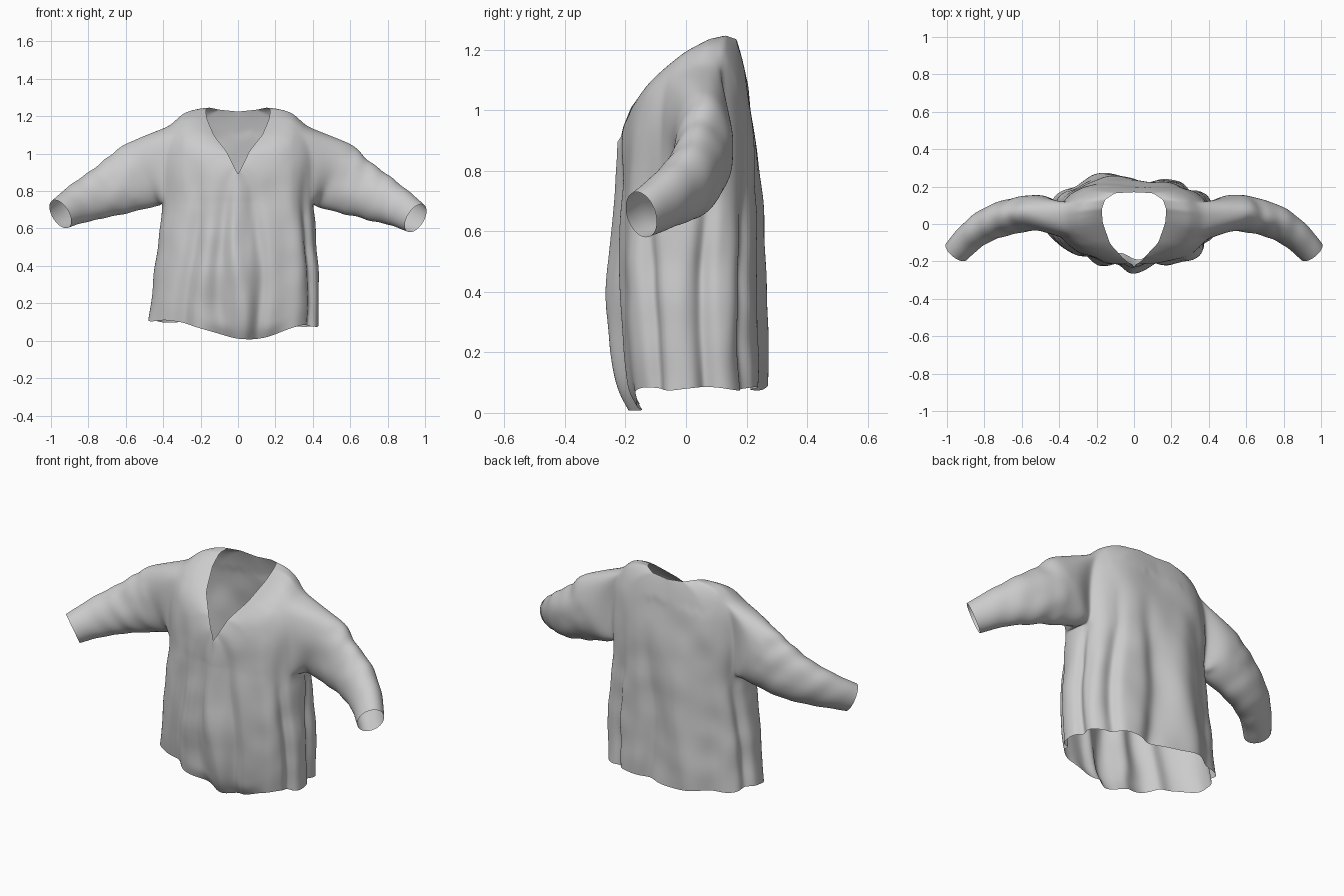
import bpy, bmesh, math
from mathutils import Vector, noise

if "Cube" in bpy.data.objects:
    bpy.data.objects.remove(bpy.data.objects["Cube"])

NC, NL, NU = 96, 16, 16          # columns, rows below chest, rows above chest
ARM_ROWS = 9                     # armhole height in grid cells
ARM_BACK, ARM_FRONT = 6, 5       # armhole reach to back and front, in grid cells
CHEST_Z = 0.74

# neckline: angle, x, y, z (right half)
NECK = [(-90, 0, -.22, .89), (-75, .025, -.205, .94), (-60, .06, -.18, 1.01), (-35, .13, -.10, 1.10),
        (-10, .168, .01, 1.19), (8, .172, .08, 1.235), (25, .155, .13, 1.247), (50, .10, .165, 1.235),
        (90, 0, .17, 1.225)]
# drape folds: angle, angular width, outward amount
FOLDS = [(-90, 5, .035), (-101, 5, -.025), (-79, 4, -.03), (-125, 6, -.025), (-112, 6, .01),
         (-48, 9, .015), (-28, 6, -.03), (12, 6, -.04), (32, 8, .01), (50, 6, -.03),
         (84, 6, -.04), (105, 11, .03), (128, 7, -.01), (160, 7, -.03)]
# sleeve stations: x, y, z, half height, half depth
SLEEVE = [(.38, .065, .955, .215, .10), (.50, .062, .89, .195, .098), (.62, .048, .825, .16, .095),
          (.75, .012, .765, .13, .09), (.86, -.058, .71, .105, .078), (.95, -.148, .655, .084, .068)]


def table(rows, a):
    for p, q in zip(rows, rows[1:]):
        if a <= q[0]:
            t = (a - p[0]) / (q[0] - p[0])
            return [u + (v - u) * t for u, v in zip(p, q)][1:]
    return list(rows[-1][1:])


def spline(pts, s):
    f = s * (len(pts) - 1)
    i = min(int(f), len(pts) - 2)
    t = f - i
    a, b, c, d = (pts[max(0, min(len(pts) - 1, i + k))] for k in (-1, 0, 1, 2))
    return [.5 * (2*q + (r - p)*t + (2*p - 5*q + 4*r - w)*t*t + (3*q - p - 3*r + w)*t**3)
            for p, q, r, w in zip(a, b, c, d)]


def oval(th, a_left, a_right, front, back):
    c, s = math.cos(th), math.sin(th)
    e = .8 if s > 0 else (.98 if c < 0 else .84)
    return ((a_right if c > 0 else a_left) * math.copysign(abs(c) ** e, c),
            (back if s > 0 else front) * math.copysign(abs(s) ** e, s))


def torso_point(i, r):
    th = 2 * math.pi * i / NC
    deg = (math.degrees(th) + 180) % 360 - 180
    c, s = math.cos(th), math.sin(th)
    if r <= NL:
        u = r / NL
        bulge = math.sin(math.pi * u) * .025
        x, y = oval(th, .48 - .08 * u, .43 - .03 * u + bulge * .6, .195 + .025 * u + bulge, .25 - .01 * u)
        hem = .08 - .078 * math.exp(-((deg + 86) / 24) ** 2) - .03 * c * (c < 0) + .006 * math.sin(7 * th)
        p = Vector((x, y, hem + (CHEST_Z - hem) * u))
        if s < 0:                                   # front hem curls inward
            p.y += .5 * max(0, .07 - p.z)
    else:
        t = (r - NL) / NU
        p0 = Vector((*oval(th, .40, .40, .22, .24), CHEST_Z))
        half = deg if abs(deg) <= 90 else math.copysign(180 - abs(deg), deg)
        p2 = Vector(table(NECK, half))
        if c < 0:
            p2.x = -p2.x
        p1 = Vector((p0.x * (1 + .17 * abs(c)), p0.y * .9 + p2.y * .1,
                     (p0.z + p2.z) / 2 + .275 * abs(c)))
        p = p0 * (1 - t) ** 2 + p1 * 2 * t * (1 - t) + p2 * t * t
    # folds fade out toward the shoulders
    w = max(0, min(1, (.98 - p.z) / .5))
    push = 0
    for a, width, amt in FOLDS:
        d = (deg - a + 3 * math.sin(p.z * 6 + a) + 180) % 360 - 180
        push += amt * math.exp(-(d / width) ** 2)
    if p.z < 1.1:
        push = push * w + .008 * noise.noise(p * 7)
        p += Vector((c * .7, s, 0)).normalized() * push
    return p


bm = bmesh.new()

# torso grid with two armholes left open
grid = [[bm.verts.new(torso_point(i, r)) for i in range(NC)] for r in range(NL + NU + 1)]
for r in range(NL + NU):
    for i in range(NC):
        in_rows = NL <= r < NL + ARM_ROWS
        at_right = i < ARM_BACK or i >= NC - ARM_FRONT
        at_left = NC // 2 - ARM_BACK <= i < NC // 2 + ARM_FRONT
        if in_rows and (at_right or at_left):
            continue
        j = (i + 1) % NC
        bm.faces.new((grid[r][i], grid[r][j], grid[r + 1][j], grid[r + 1][i]))


# sleeve grown out of an armhole edge
def sleeve(side, lift):
    A, F, top, low = ARM_BACK, ARM_FRONT, NL + ARM_ROWS, NL
    cells = [(top, d) for d in range(0, A)] + [(r, A) for r in range(top, low, -1)]
    cells += [(low, d) for d in range(A, -F, -1)] + [(r, -F) for r in range(low, top)]
    cells += [(top, d) for d in range(-F, 0)]
    mid = 0 if side > 0 else NC // 2
    loop = [grid[r][(mid + side * d) % NC] for r, d in cells]
    base = [v.co.copy() for v in loop]
    n, rings = len(loop), 28
    start = Vector(SLEEVE[0][:3])
    start.x *= side
    prev = loop
    for k in range(1, rings + 1):
        s = k / rings
        x, y, z, h, w = spline(SLEEVE, s)
        ahead, behind = spline(SLEEVE, min(1, s + .02)), spline(SLEEVE, s - .02)
        t = Vector([a - b for a, b in zip(ahead[:3], behind[:3])])
        t.x *= side
        t.normalize()
        depth = Vector((0, 1, 0))
        depth = (depth - t * depth.dot(t)).normalized()
        up = depth.cross(t) * side
        if up.z < 0:
            up = -up
        centre = Vector((x * side, y, z + lift * s))
        blend = min(1, s / .25)
        blend = blend * blend * (3 - 2 * blend)
        ring = []
        for j in range(n):
            ph = 2 * math.pi * j / n
            e = up * (math.cos(ph) * h) + depth * (math.sin(ph) * w)
            crease = 1 + .02 * math.sin(s * 38 + 3 * math.sin(ph + side)) * math.sin(math.pi * s) ** .7
            q = centre + e * crease
            q += e.normalized() * .014 * noise.noise(q * 9) * (1 - s)
            ring.append(bm.verts.new((base[j] + (centre - start)).lerp(q, blend)))
        for j in range(n):
            m = (j + 1) % n
            bm.faces.new((prev[j], prev[m], ring[m], ring[j]))
        prev = ring


sleeve(1, 0.0)
sleeve(-1, 0.022)

# soften the seams
near = [v for v in bm.verts if .30 < abs(v.co.x) < .56 and v.co.z > .68 and not v.is_boundary]
for _ in range(4):
    bmesh.ops.smooth_vert(bm, verts=near, factor=.5, use_axis_x=True, use_axis_y=True, use_axis_z=True)
bmesh.ops.recalc_face_normals(bm, faces=bm.faces)

mesh = bpy.data.meshes.new("tunic")
bm.to_mesh(mesh)
bm.free()
tunic = bpy.data.objects.new("tunic", mesh)
bpy.context.collection.objects.link(tunic)
for f in mesh.polygons:
    f.use_smooth = True
sub = tunic.modifiers.new("smooth_cloth", 'SUBSURF')
sub.levels = sub.render_levels = 2
